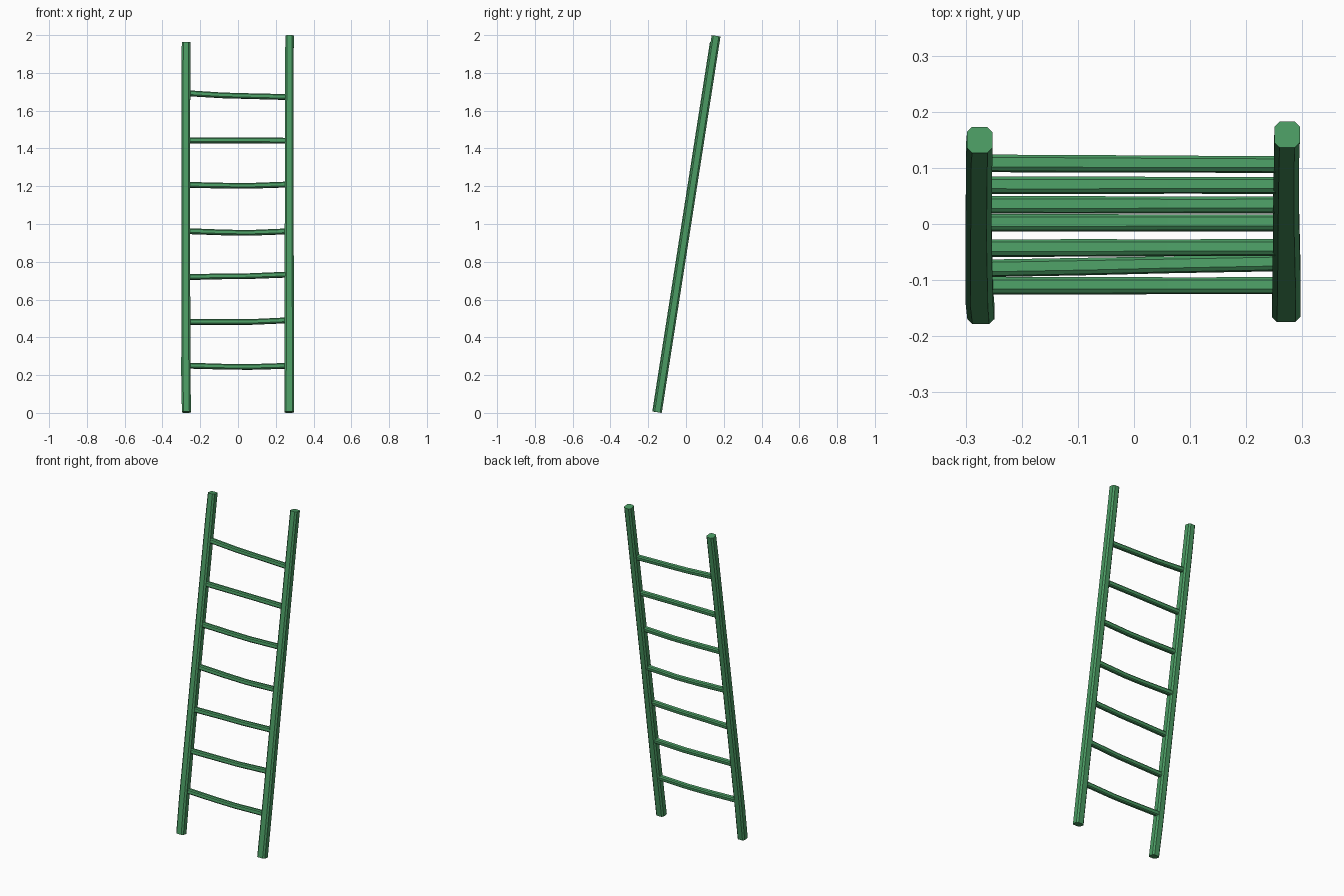
import bpy, bmesh, math
from mathutils import Vector

if "Cube" in bpy.data.objects:
    bpy.data.objects.remove(bpy.data.objects["Cube"], do_unlink=True)

green = bpy.data.materials.new("leaf_green")
green.use_nodes = True
COLOUR = (0.07, 0.33, 0.125, 1)
green.diffuse_color = COLOUR
green.node_tree.nodes["Principled BSDF"].inputs["Base Color"].default_value = COLOUR

# Directions of the leaning ladder
LEAN = math.atan(0.156)
ACROSS = Vector((1, 0, 0))
ALONG = Vector((0, math.sin(LEAN), math.cos(LEAN)))
DEPTH = Vector((0, math.cos(LEAN), -math.sin(LEAN)))


def beam(name, stations, u, v, chamfer):
    """Loft a chamfered rectangle through (centre, width, depth) stations."""
    bm = bmesh.new()
    rings = []
    for centre, width, depth in stations:
        a, b = width / 2, depth / 2
        c = chamfer
        corners = [(a, c - b), (a, b - c), (a - c, b), (c - a, b),
                   (-a, b - c), (-a, c - b), (c - a, -b), (a - c, -b)]
        rings.append([bm.verts.new(Vector(centre) + u * p + v * q) for p, q in corners])
    for low, high in zip(rings, rings[1:]):
        for i in range(8):
            j = (i + 1) % 8
            bm.faces.new((low[i], low[j], high[j], high[i]))
    bm.faces.new(rings[0][::-1])
    bm.faces.new(rings[-1])
    bmesh.ops.recalc_face_normals(bm, faces=bm.faces)
    mesh = bpy.data.meshes.new(name)
    bm.to_mesh(mesh)
    bm.free()
    mesh.materials.append(green)
    obj = bpy.data.objects.new(name, mesh)
    bpy.context.collection.objects.link(obj)
    return obj


def rail(name, y_shift, profile):
    """Profile rows: height, x of the centre, width."""
    stations = [((x, (z - 1) * math.tan(LEAN) + y_shift, z), w, 0.047)
                for z, x, w in profile]
    beam(name, stations, ACROSS, DEPTH, 0.009)


# Slightly uneven side rails
rail("right_rail", 0.0, [(0.004, -0.273, 0.048), (0.2, -0.276, 0.049),
                         (1.0, -0.277, 0.046), (1.82, -0.276, 0.047), (1.961, -0.275, 0.045)])
rail("left_rail", 0.004, [(0.004, 0.271, 0.051), (0.35, 0.272, 0.050),
                          (1.0, 0.271, 0.047), (1.82, 0.272, 0.045), (1.996, 0.273, 0.045)])

# Rungs: heights at right, middle and left, then y at right and left
RUNGS = [(0.250, 0.243, 0.249, -0.110, -0.110),
         (0.481, 0.481, 0.490, -0.079, -0.069),
         (0.719, 0.724, 0.732, -0.043, -0.042),
         (0.962, 0.953, 0.961, 0.002, 0.002),
         (1.207, 1.202, 1.209, 0.034, 0.034),
         (1.442, 1.442, 1.441, 0.069, 0.069),
         (1.692, 1.677, 1.672, 0.108, 0.106)]
for n, (z0, z1, z2, y0, y1) in enumerate(RUNGS, 1):
    ym = (y0 + y1) / 2
    path = [((-0.262, y0, z0), 0.029, 0.029),
            ((-0.08, ym + (y0 - ym) / 3, z1 + (z0 - z1) / 4), 0.029, 0.028),
            ((0.06, ym + (y1 - ym) / 4, z1), 0.028, 0.028),
            ((0.262, y1, z2), 0.028, 0.029)]
    beam("rung_%d" % n, path, DEPTH, ALONG, 0.006)
